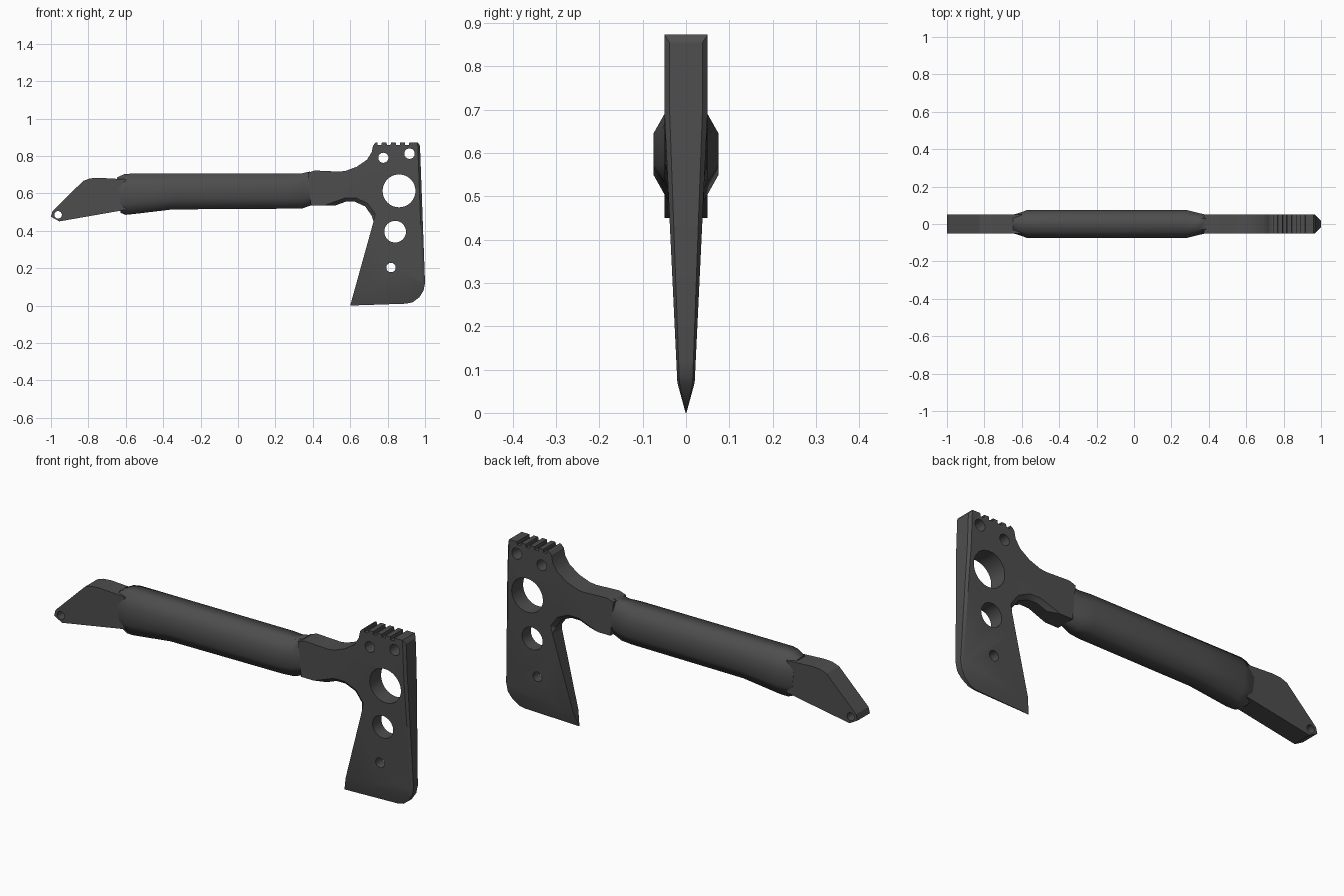
import bpy, bmesh, math
from mathutils import Matrix, Vector

cube = bpy.data.objects.get("Cube")
if cube:
    bpy.data.objects.remove(cube, do_unlink=True)

metal = bpy.data.materials.new("dark_grey")
metal.use_nodes = True
colour = (0.075, 0.075, 0.075, 1)
metal.diffuse_color = colour
metal.node_tree.nodes["Principled BSDF"].inputs["Base Color"].default_value = colour
HALF = 0.05


def finish(bm, name, angle=25):
    bmesh.ops.recalc_face_normals(bm, faces=bm.faces)
    mesh = bpy.data.meshes.new(name)
    bm.to_mesh(mesh)
    bm.free()
    mesh.materials.append(metal)
    obj = bpy.data.objects.new(name, mesh)
    bpy.context.collection.objects.link(obj)
    bpy.ops.object.select_all(action='DESELECT')
    obj.select_set(True)
    bpy.context.view_layer.objects.active = obj
    bpy.ops.object.shade_smooth_by_angle(angle=math.radians(angle))
    return obj


def plate(points):
    """Side profile extruded symmetrically across y."""
    bm = bmesh.new()
    face = bm.faces.new([bm.verts.new((x, -HALF, z)) for x, z in points])
    made = bmesh.ops.extrude_face_region(bm, geom=[face])["geom"]
    bmesh.ops.translate(bm, vec=(0, 2 * HALF, 0),
                        verts=[g for g in made if isinstance(g, bmesh.types.BMVert)])
    bmesh.ops.recalc_face_normals(bm, faces=bm.faces)
    return bm


def chamfer(bm, rule, width):
    """Bevel the long outline edges whose midpoint passes the rule."""
    picked = []
    for e in bm.edges:
        a, b = (v.co for v in e.verts)
        if abs(a.y - b.y) < 0.001 and rule(a) and rule(b):
            picked.append(e)
    bmesh.ops.bevel(bm, geom=picked, offset=width, segments=1,
                    affect='EDGES', clamp_overlap=True)


def drill(obj, holes):
    """Cut round holes (x, z, radius) through a plate."""
    bm = bmesh.new()
    for x, z, r in holes:
        turn = Matrix.Translation((x, 0, z)) @ Matrix.Rotation(math.pi / 2, 4, 'X')
        bmesh.ops.create_cone(bm, cap_ends=True, segments=32, radius1=r,
                              radius2=r, depth=0.4, matrix=turn)
    cutter = finish(bm, "hole_cutter")
    cutter.hide_render = True
    mod = obj.modifiers.new("holes", 'BOOLEAN')
    mod.operation = 'DIFFERENCE'
    mod.solver = 'EXACT'
    mod.object = cutter
    bpy.ops.object.select_all(action='DESELECT')
    obj.select_set(True)
    bpy.context.view_layer.objects.active = obj
    bpy.ops.object.modifier_apply(modifier=mod.name)
    bpy.data.objects.remove(cutter, do_unlink=True)
    bpy.ops.object.shade_smooth_by_angle(angle=math.radians(25))


# Axe head and neck: outline with a toothed top
top_left = [(0.373, 0.71), (0.41, 0.722), (0.54, 0.716), (0.575, 0.72), (0.635, 0.742),
            (0.69, 0.78), (0.715, 0.82), (0.722, 0.855), (0.735, 0.87)]
teeth = []
for i in range(4):
    x = 0.745 + 0.049 * i
    teeth += [(x, 0.873), (x + 0.002, 0.858), (x + 0.022, 0.858), (x + 0.024, 0.873)]
front_edge = [(0.96, 0.873), (0.973, 0.855), (1.0, 0.12), (0.992, 0.08), (0.97, 0.045),
              (0.935, 0.018), (0.9, 0.01)]
underside = [(0.6, 0), (0.725, 0.45), (0.715, 0.48), (0.68, 0.53), (0.625, 0.555),
             (0.575, 0.555), (0.52, 0.535), (0.39, 0.535)]
bm = plate(top_left + teeth + front_edge + underside)
chamfer(bm, lambda p: 0.5 < p.x < 0.74 and 0.44 < p.z < 0.57, 0.02)
chamfer(bm, lambda p: p.x > 0.965 and p.z > 0.04, 0.012)

# Taper the blade to a cutting edge
cuts = [((0, 0, z), (0, 0, 1)) for z in (0.07, 0.5, 0.7)]
cuts += [((x, 0, 0), (1, 0, 0)) for x in (0.5, 0.7)]
for co, no in cuts:
    bmesh.ops.bisect_plane(bm, geom=bm.verts[:] + bm.edges[:] + bm.faces[:],
                           plane_co=co, plane_no=no)
for v in bm.verts:
    z = v.co.z
    if z < 0.07:
        half = 0.001 + 0.019 * z / 0.07
    else:
        half = min(HALF, 0.02 + 0.03 * (z - 0.07) / 0.63)
    if z > 0.49:
        blend = min(1, max(0, (v.co.x - 0.5) / 0.2))
        half = HALF + (half - HALF) * blend
    v.co.y *= half / HALF
bmesh.ops.triangulate(bm, faces=bm.faces)
head = finish(bm, "axe_head")
drill(head, [(0.777, 0.79, 0.027), (0.917, 0.812, 0.028), (0.861, 0.613, 0.088),
             (0.84, 0.395, 0.058), (0.818, 0.203, 0.025)])

# Tail hook with lanyard hole
bm = plate([(-0.6, 0.675), (-0.747, 0.683), (-0.79, 0.68), (-0.827, 0.667), (-0.992, 0.505),
            (-1.0, 0.475), (-0.955, 0.45), (-0.6, 0.512)])
tail = finish(bm, "tail_hook")
drill(tail, [(-0.962, 0.485, 0.02)])

# Grip: rounded octagon lofted along the handle
stations = [  # x at top, x at bottom, top, bottom, half width
    (-0.648, -0.627, 0.684, 0.495, 0.051), (-0.61, -0.6, 0.702, 0.485, 0.062),
    (-0.575, -0.56, 0.705, 0.489, 0.075), (-0.35, -0.35, 0.705, 0.514, 0.075),
    (0.28, 0.28, 0.705, 0.518, 0.075), (0.34, 0.34, 0.706, 0.518, 0.06),
    (0.385, 0.39, 0.717, 0.535, 0.049)]
bm = bmesh.new()
rings = []
for xt, xb, top, low, w in stations:
    ring = []
    for side, rise in ((-0.55, 1), (0.55, 1), (1, 0.68), (1, 0.28),
                       (0.55, 0), (-0.55, 0), (-1, 0.28), (-1, 0.68)):
        p = Vector((xb, 0, low)).lerp(Vector((xt, 0, top)), rise)
        ring.append(bm.verts.new((p.x, side * w, p.z)))
    rings.append(ring)
for a, b in zip(rings, rings[1:]):
    for i in range(8):
        j = (i + 1) % 8
        bm.faces.new((a[i], a[j], b[j], b[i]))
bm.faces.new(rings[0])
bm.faces.new(rings[-1])
finish(bm, "grip", 65)
